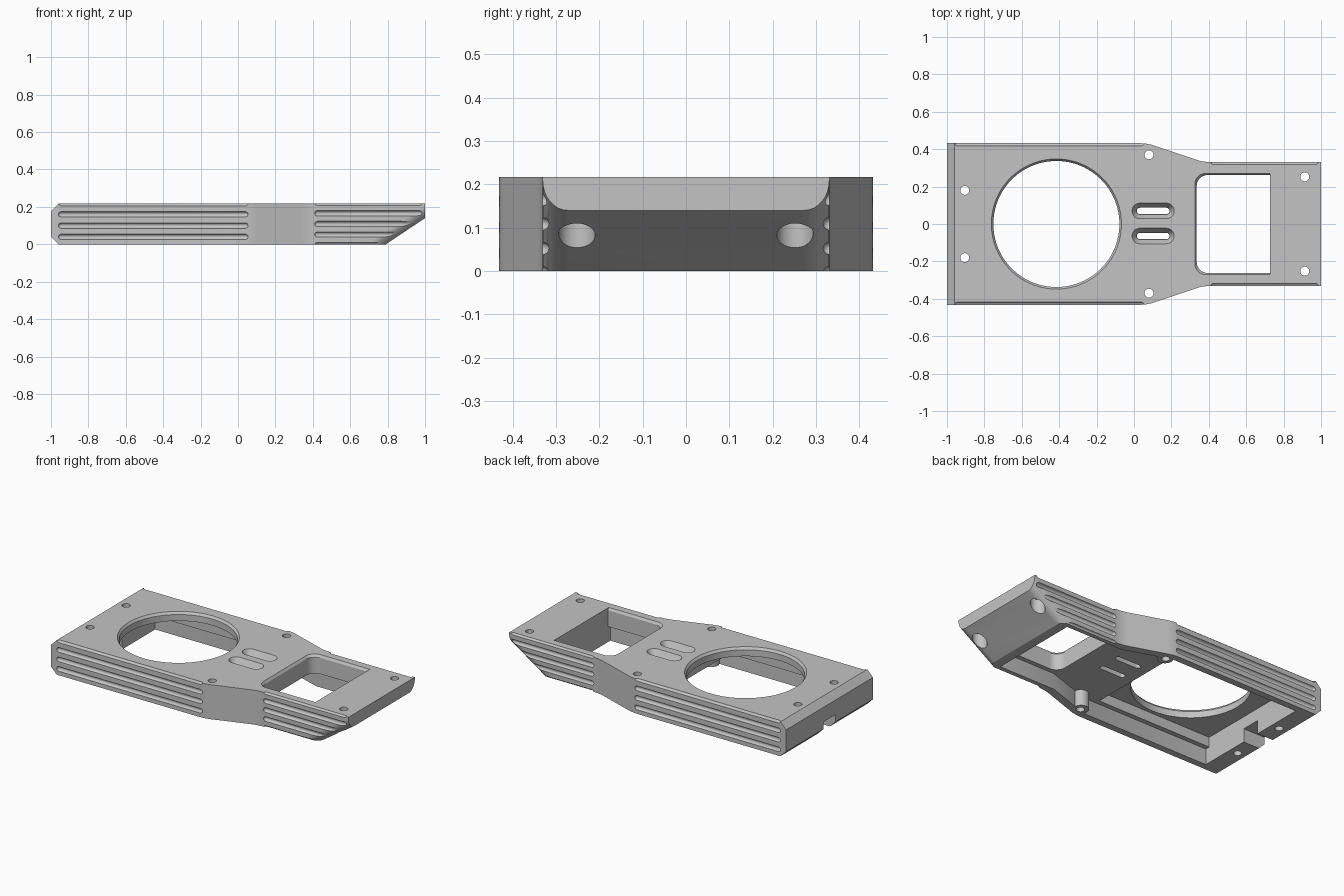
import bpy, bmesh, math
from mathutils import Vector, Matrix

cube = bpy.data.objects.get("Cube")
if cube:
    bpy.data.objects.remove(cube, do_unlink=True)

H = 0.217            # overall height
W, N = 0.432, 0.331  # half widths of the wide body and the narrow nose

grey = bpy.data.materials.new("machined_grey")
grey.use_nodes = True
grey.diffuse_color = (0.55, 0.55, 0.55, 1)
grey.node_tree.nodes["Principled BSDF"].inputs["Base Color"].default_value = (0.55, 0.55, 0.55, 1)


def make(name, bm):
    bmesh.ops.recalc_face_normals(bm, faces=bm.faces)
    mesh = bpy.data.meshes.new(name)
    bm.to_mesh(mesh)
    bm.free()
    mesh.materials.append(grey)
    obj = bpy.data.objects.new(name, mesh)
    bpy.context.collection.objects.link(obj)
    return obj


def prism_bm(points, z0, z1, top=None):
    # joins a lower outline to an upper one with the same number of points
    bm = bmesh.new()
    low = [bm.verts.new((x, y, z0)) for x, y in points]
    high = [bm.verts.new((x, y, z1)) for x, y in top or points]
    bm.faces.new(low)
    bm.faces.new(high)
    for i in range(len(low)):
        bm.faces.new((low[i - 1], low[i], high[i], high[i - 1]))
    bmesh.ops.recalc_face_normals(bm, faces=bm.faces)
    return bm


def prism(points, z0, z1, top=None):
    return make("cutter", prism_bm(points, z0, z1, top))


def mirrored(half):
    # closes a +y half outline with its reflection
    return half + [(x, -y) for x, y in reversed(half)]


def cylinder(x, y, r, z0, z1, r_top=None, segments=32):
    bm = bmesh.new()
    bmesh.ops.create_cone(bm, cap_ends=True, segments=segments, radius1=r,
                          radius2=r_top or r, depth=z1 - z0,
                          matrix=Matrix.Translation((x, y, (z0 + z1) / 2)))
    return make("cutter", bm)


def arc(cx, cy, r, a0, a1, steps=10):
    angles = [math.radians(a0 + (a1 - a0) * i / steps) for i in range(steps + 1)]
    return [(cx + r * math.cos(a), cy + r * math.sin(a)) for a in angles]


def slot(x0, x1, y, r):
    return arc(x1 - r, y, r, -90, 90) + arc(x0 + r, y, r, 90, 270)


def window(x0, y0):
    return mirrored([(0.728, y0)] + arc(x0 + 0.06, y0 - 0.06, 0.06, 90, 180))


def capsule(x0, x1, y, z, r):
    bm = bmesh.new()
    bmesh.ops.create_uvsphere(bm, u_segments=16, v_segments=9, radius=r,
                              matrix=Matrix.Rotation(math.pi / 2, 4, "Y"))
    for v in bm.verts:
        v.co += Vector((x1 - r if v.co.x > 0 else x0 + r, y, z))
    return make("cutter", bm)


def combine(tool, operation="DIFFERENCE"):
    mod = body.modifiers.new("shape", "BOOLEAN")
    mod.operation, mod.solver, mod.object = operation, "EXACT", tool
    bpy.context.view_layer.objects.active = body
    bpy.ops.object.modifier_apply(modifier=mod.name)
    bpy.data.objects.remove(tool, do_unlink=True)


# Outer block: tapered outline with softened shoulders
bm = prism_bm(mirrored([(-1, W), (0.07, W), (0.37, N), (1, N)]), 0, H)
shoulders = [e for e in bm.edges
             if abs(e.verts[0].co.z - e.verts[1].co.z) > 0.1 and abs(e.verts[0].co.x) < 0.5]
bmesh.ops.bevel(bm, geom=shoulders, offset=0.035, offset_type="OFFSET",
                segments=4, profile=0.5, affect="EDGES")

# Sloped nose underside and chamfered tail
for point, normal in (((0.79, 0, 0), (0.14, 0, -0.21)),
                      ((-0.96, 0, 0), (-1, 0, -1)),
                      ((-0.96, 0, H), (-1, 0, 1))):
    geom = bm.verts[:] + bm.edges[:] + bm.faces[:]
    bmesh.ops.bisect_plane(bm, geom=geom, plane_co=point, plane_no=normal,
                           clear_outer=True, dist=1e-5)
    bmesh.ops.holes_fill(bm, edges=[e for e in bm.edges if e.is_boundary], sides=0)
bmesh.ops.recalc_face_normals(bm, faces=bm.faces)


def is_slope_side(e):
    a, b = sorted((v.co for v in e.verts), key=lambda c: c.x)
    return a.x > 0.7 and b.x - a.x > 0.1 and b.z - a.z > 0.05 and abs(a.y - b.y) < 0.01


bmesh.ops.bevel(bm, geom=[e for e in bm.edges if is_slope_side(e)], offset=0.058,
                offset_type="OFFSET", segments=8, profile=0.5, affect="EDGES")
body = make("frame_body", bm)

# Underside pocket, deeper around the round opening
combine(prism(mirrored([(-0.85, 0.39), (0.04, 0.39), (0.34, 0.29), (0.73, 0.29)]), -0.1, 0.1))
combine(prism(mirrored([(-0.85, 0.36), (-0.05, 0.36)]), -0.1, 0.162))

# Screw bosses at the shoulders
for side in (1, -1):
    combine(cylinder(0.08, side * 0.365, 0.046, 0, 0.15), "UNION")

# Large round opening with a chamfered rim
combine(cylinder(-0.415, 0, 0.337, 0.05, 0.3, segments=96))
combine(cylinder(-0.415, 0, 0.337, H - 0.015, H + 0.015, 0.359, segments=96))

# Rectangular window, rounded towards the tail, with a chamfered rim
combine(prism(window(0.335, 0.262), 0.05, 0.3))
combine(prism(window(0.335, 0.262), H - 0.015, H + 0.015, window(0.315, 0.28)))

# Twin slots with steep funnel sides
for side in (1, -1):
    y = 0.003 + side * 0.067
    combine(prism(slot(0.015, 0.19, y, 0.017), 0.05, 0.3))
    combine(prism(slot(0.013, 0.192, y, 0.019), H - 0.04, H + 0.002, slot(-0.012, 0.216, y, 0.043)))

# Screw holes, with deep counterbores under the nose
for side in (1, -1):
    for x, y in ((-0.905, 0.18), (0.08, 0.37), (0.913, 0.252)):
        combine(cylinder(x, side * y, 0.024, -0.1, 0.3, segments=24))
    combine(cylinder(0.913, side * 0.252, 0.042, -0.1, 0.15))

# Cable notch in the tail wall
combine(prism([(-1.1, -0.06), (-0.8, -0.06), (-0.8, 0.06), (-1.1, 0.06)], -0.1, 0.085))

# Rounded grip grooves along both sides
for side in (1, -1):
    for i in range(4):
        combine(capsule(-0.96, 0.054, side * W, 0.04 + 0.06 * i, 0.0145))
    for i in range(5):
        combine(capsule(0.41, 0.985, side * N, -0.004 + 0.0565 * i, 0.0145))

bpy.ops.object.select_all(action="DESELECT")
body.select_set(True)
bpy.context.view_layer.objects.active = body
bpy.ops.object.shade_smooth_by_angle(angle=math.radians(25))
